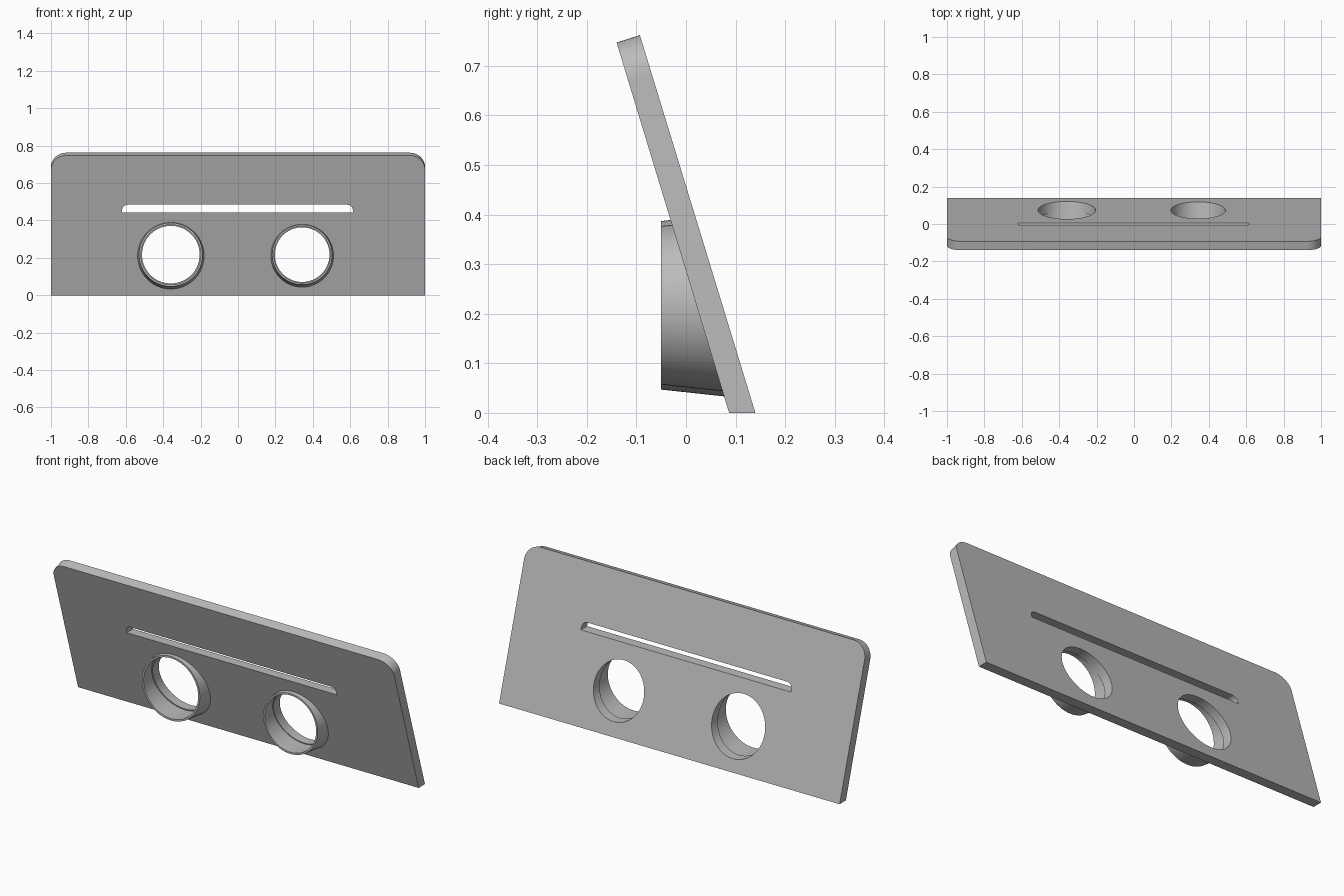
import bpy, bmesh, math
from mathutils import Vector

cube = bpy.data.objects.get("Cube")
if cube:
    bpy.data.objects.remove(cube, do_unlink=True)

LEAN = math.tan(math.radians(17))   # forward lean of the plate
FRONT_Y, BACK_Y = 0.087, 0.14       # plate foot
HOLE_Z = 0.217
RIM_Y = -0.05                       # front of both collars
TAPER = 0.108                       # collar growth towards the plate
SEGMENTS = 96

grey = bpy.data.materials.new("plain_grey")
grey.use_nodes = True
grey.diffuse_color = (0.5, 0.5, 0.5, 1)
grey.node_tree.nodes["Principled BSDF"].inputs["Base Color"].default_value = (0.5, 0.5, 0.5, 1)


def finish(name, bm):
    bmesh.ops.recalc_face_normals(bm, faces=bm.faces)
    mesh = bpy.data.meshes.new(name)
    bm.to_mesh(mesh)
    bm.free()
    mesh.materials.append(grey)
    obj = bpy.data.objects.new(name, mesh)
    bpy.context.collection.objects.link(obj)
    return obj


def activate(obj):
    bpy.ops.object.select_all(action='DESELECT')
    obj.select_set(True)
    bpy.context.view_layer.objects.active = obj


def smooth(obj):
    activate(obj)
    bpy.ops.object.shade_smooth_by_angle(angle=math.radians(30))


def prism(profile, axis_vector):
    """Solid made by sweeping a closed profile along a vector."""
    bm = bmesh.new()
    face = bm.faces.new([bm.verts.new(p) for p in profile])
    grown = bmesh.ops.extrude_face_region(bm, geom=[face])
    moved = [v for v in grown["geom"] if isinstance(v, bmesh.types.BMVert)]
    bmesh.ops.translate(bm, vec=axis_vector, verts=moved)
    bm.normal_update()
    return bm


def cut(target, cutter):
    cutter.hide_render = True
    mod = target.modifiers.new("cut", 'BOOLEAN')
    mod.operation, mod.solver, mod.object = 'DIFFERENCE', 'EXACT', cutter
    activate(target)
    bpy.ops.object.modifier_apply(modifier=mod.name)
    bpy.data.objects.remove(cutter, do_unlink=True)


# Leaning plate with two rounded upper corners
bm = prism([(-1, FRONT_Y, 0), (-1, BACK_Y, 0), (-1, -0.093, 0.762), (-1, -0.14, 0.747)],
           Vector((2, 0, 0)))
corners = [e for e in bm.edges
           if all(v.co.z > 0.7 for v in e.verts)
           and abs(e.verts[0].co.x - e.verts[1].co.x) < 0.01]
bmesh.ops.bevel(bm, geom=corners, offset=0.08, segments=12, profile=0.5, affect='EDGES')
plate = finish("leaning_plate", bm)

# Long slot: flat floor, rounded upper corners
x0, x1, z0, z1, r = -0.62, 0.614, 0.442, 0.484, 0.03
outline = [(x0, -0.5, z0), (x1, -0.5, z0)]
for cx, start in ((x1 - r, 0), (x0 + r, 90)):
    for i in range(9):
        a = math.radians(start + i * 90 / 8)
        outline.append((cx + r * math.cos(a), -0.5, z1 - r + r * math.sin(a)))
cut(plate, finish("slot_cutter", prism(outline, Vector((0, 1, 0)))))


def collar(name, cx, rim_radius, bore, hole):
    # Round hole through the plate
    angles = [2 * math.pi * i / SEGMENTS for i in range(SEGMENTS)]
    circle = [(cx + hole * math.cos(a), -0.5, HOLE_Z + hole * math.sin(a)) for a in angles]
    cut(plate, finish("hole_cutter", prism(circle, Vector((0, 1, 0)))))

    # Tapered ring trimmed to the lean of the plate
    bm = bmesh.new()

    def ring(radius, taper, to_plate):
        verts = []
        for a in angles:
            y, rad = RIM_Y, radius
            if to_plate:
                for _ in range(12):
                    y = FRONT_Y + 0.002 - LEAN * (HOLE_Z + rad * math.sin(a))
                    rad = radius + taper * (y - RIM_Y)
            verts.append(bm.verts.new((cx + rad * math.cos(a), y, HOLE_Z + rad * math.sin(a))))
        return verts

    loops = [ring(rim_radius, TAPER, False), ring(rim_radius, TAPER, True),
             ring(bore, 0, True), ring(bore, 0, False)]
    for k in range(4):
        a, b = loops[k], loops[(k + 1) % 4]
        for i in range(SEGMENTS):
            j = (i + 1) % SEGMENTS
            bm.faces.new((a[i], a[j], b[j], b[i]))
    smooth(finish(name, bm))


collar("right_collar", -0.359, 0.17, 0.16, 0.154)
collar("left_collar", 0.343, 0.16, 0.151, 0.146)
smooth(plate)
